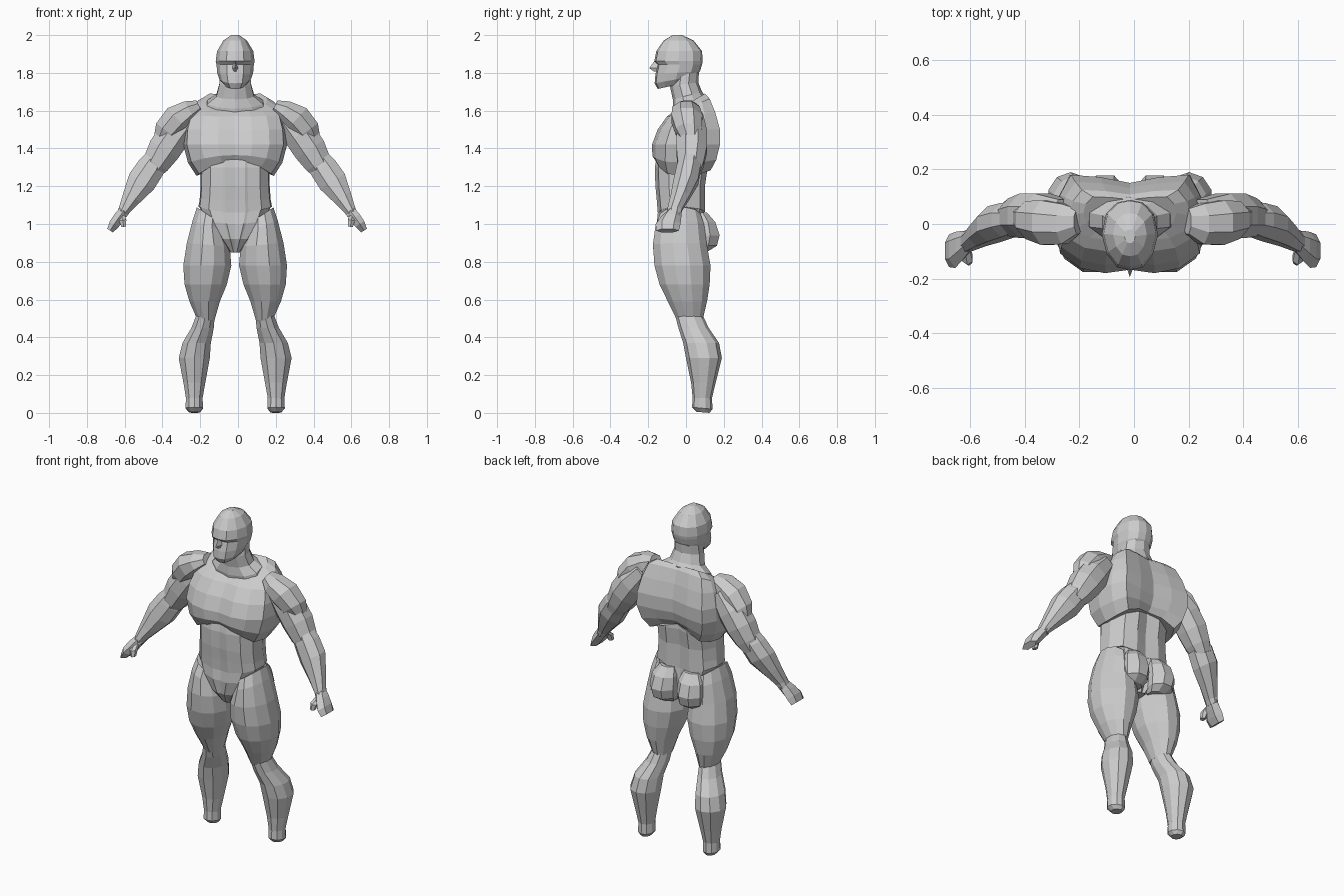
import bpy, bmesh, math
from mathutils import Vector

CX = -0.015          # body centre line
skin = bpy.data.materials.new("grey_clay")
skin.diffuse_color = (0.6, 0.6, 0.6, 1)


def loft(name, rings):
    """Skin a stack of equal rings and cap both ends."""
    bm = bmesh.new()
    vs = [[bm.verts.new(p) for p in r] for r in rings]
    n = len(vs[0])
    for a, b in zip(vs, vs[1:]):
        for i in range(n):
            j = (i + 1) % n
            bm.faces.new((a[i], a[j], b[j], b[i]))
    bm.faces.new(vs[0])
    bm.faces.new(vs[-1])
    bmesh.ops.recalc_face_normals(bm, faces=bm.faces)
    me = bpy.data.meshes.new(name)
    bm.to_mesh(me)
    bm.free()
    me.materials.append(skin)
    ob = bpy.data.objects.new(name, me)
    bpy.context.collection.objects.link(ob)
    return ob


def full(half):
    """Complete a right-hand half profile that starts and ends on the centre line."""
    return half + [(-x, y) for x, y in half[-2:0:-1]]


def circle(n, turn=0.0):
    return [(math.cos(2 * math.pi * (i + turn) / n), math.sin(2 * math.pi * (i + turn) / n))
            for i in range(n)]


def stack(name, profile, rings, s=1):
    """rings: z, x min, x max, y front, y back, y tilt, x tilt, side drop."""
    out = []
    for z, x0, x1, y0, y1, ty, tx, d in rings:
        out.append([(CX + s * ((x0 + x1) / 2 + u * (x1 - x0) / 2),
                     (y0 + y1) / 2 + v * (y1 - y0) / 2,
                     z + ty * v + tx * u + d * u * u) for u, v in profile])
    return loft(name, out)


def sym(name, profile, rings):
    return stack(name, profile, [(z, -w, w, a, b, t, 0, d) for z, w, a, b, t, d in rings])


def limb(name, pts, s, n=8):
    """pts: x, y, z, radius across the limb, radius in depth."""
    P = [Vector(p[:3]) for p in pts]
    rings = []
    for i, p in enumerate(pts):
        d = P[min(i + 1, len(P) - 1)] - P[max(i - 1, 0)]
        d.y = 0
        d.normalize()
        across = Vector((-d.z, 0, d.x))
        ring = [P[i] + across * (p[3] * c) + Vector((0, p[4] * k, 0)) for c, k in circle(n, 0.5)]
        rings.append([(-0.005 + s * v.x, v.y, v.z) for v in ring])
    return loft(name, rings)


# Torso: chest block with pectorals, spine groove and overhanging lower edge
chest = full([(0, -.93), (.33, -1), (.66, -.9), (.93, -.6), (1, 0), (.95, .55),
              (.8, 1), (.4, .95), (0, .82)])
sym("chest", chest, [
    (1.655, .17, -.02, .10, .035, 0), (1.635, .22, -.06, .125, .035, -.01),
    (1.58, .25, -.10, .155, .01, 0), (1.50, .27, -.15, .18, 0, 0),
    (1.42, .275, -.18, .18, 0, 0), (1.365, .25, -.178, .16, 0, -.04),
    (1.335, .205, -.155, .13, 0, -.08)])

# Abdomen with a centre groove and side obliques
belly = full([(0, -.95), (.28, -1), (.36, -.95), (.72, -.86), (.97, -.45), (1, .2),
              (.8, .8), (.4, 1), (0, .85)])
sym("abdomen", belly, [
    (1.38, .18, -.15, .11, 0, 0), (1.30, .182, -.165, .115, 0, 0),
    (1.20, .183, -.162, .10, 0, 0), (1.13, .188, -.155, .10, 0, 0),
    (1.06, .195, -.15, .10, 0, .03)])

# Pelvis tapering to the groin
sym("pelvis", belly, [
    (1.07, .192, -.148, .095, 0, .03), (1.0, .16, -.155, .10, 0, .02),
    (.92, .09, -.145, .10, 0, 0), (.85, .03, -.10, .06, 0, 0)])

# Neck flaring into the trapezius
sym("neck", circle(10, .5), [
    (1.82, .082, -.07, .07, 0, 0), (1.74, .088, -.085, .065, .01, 0),
    (1.68, .105, -.07, .085, .02, 0), (1.645, .155, -.07, .10, .035, 0),
    (1.60, .17, -.06, .10, .035, 0)])

# Head with brow ledge, recessed eye band, cheeks and chin
skull = full([(0, -1), (.45, -.93), (.82, -.55), (1, 0), (.85, .6), (.45, .93), (0, 1)])
sym("head", skull, [
    (2.0, .02, -.07, -.02, 0, 0), (1.972, .062, -.118, .04, 0, 0),
    (1.915, .096, -.157, .085, 0, 0), (1.862, .103, -.168, .088, 0, 0),
    (1.845, .099, -.150, .085, 0, 0), (1.80, .095, -.162, .075, .01, 0),
    (1.765, .083, -.166, .055, .02, 0), (1.735, .055, -.15, .03, .02, 0)])
nose = [(-1, 1), (1, 1), (0, -1)]
sym("nose", nose, [(1.862, .008, -.168, -.13, 0, 0), (1.825, .022, -.195, -.13, 0, 0),
                   (1.808, .018, -.17, -.13, 0, 0)])

for s, side in ((1, "right"), (-1, "left")):
    # Arm pieces: shoulder cap, upper arm, forearm, hand
    limb("deltoid_" + side, [
        (.20, .01, 1.625, .035, .05), (.25, .0, 1.60, .062, .08),
        (.315, .005, 1.555, .085, .088), (.37, .015, 1.49, .078, .075),
        (.40, .025, 1.44, .05, .05)], s)
    limb("upper_arm_" + side, [
        (.25, .025, 1.57, .07, .07), (.33, .03, 1.475, .094, .088),
        (.385, .03, 1.395, .094, .088), (.43, .025, 1.32, .078, .075),
        (.46, .02, 1.27, .055, .06)], s)
    limb("forearm_" + side, [
        (.42, .02, 1.36, .06, .055), (.455, .015, 1.30, .08, .068),
        (.505, 0, 1.225, .083, .07), (.555, -.03, 1.145, .057, .055),
        (.597, -.06, 1.075, .034, .042), (.61, -.065, 1.05, .03, .04)], s)
    limb("hand_" + side, [
        (.595, -.06, 1.075, .03, .036), (.625, -.08, 1.035, .034, .055),
        (.65, -.095, 1.0, .032, .066), (.672, -.098, .965, .021, .06)], s, 6)
    limb("thumb_" + side, [
        (.612, -.09, 1.045, .02, .02), (.605, -.125, 1.02, .022, .025),
        (.60, -.135, .985, .014, .018)], s, 6)

    # Thigh, squared at the hip and narrowing to the knee
    stack("thigh_" + side, circle(12, .5), [
        (1.045, .07, .205, -.14, .08, 0, .045, 0), (.99, .06, .228, -.165, .10, 0, .03, 0),
        (.89, .025, .26, -.18, .115, 0, .01, 0), (.78, .016, .279, -.172, .135, 0, 0, 0),
        (.68, .04, .272, -.145, .13, 0, 0, 0), (.59, .078, .245, -.10, .115, 0, 0, 0),
        (.49, .108, .20, -.05, .09, 0, 0, 0)], s)
    # Buttock block
    stack("buttock_" + side, circle(8, .5), [
        (1.06, .03, .13, .03, .115, 0, 0, 0), (1.01, .01, .165, .02, .16, 0, 0, 0),
        (.94, .006, .175, .0, .185, 0, 0, 0), (.885, .012, .165, .0, .17, 0, 0, 0),
        (.855, .03, .14, .02, .12, 0, 0, 0)], s)
    # Lower leg with bulging calf and blunt ankle
    stack("lower_leg_" + side, circle(10, .5), [
        (.525, .105, .205, -.06, .085, 0, 0, 0), (.45, .11, .235, -.04, .12, 0, 0, 0),
        (.37, .125, .283, -.015, .175, 0, 0, 0), (.29, .13, .303, .0, .19, 0, 0, 0),
        (.16, .155, .277, .027, .157, 0, 0, 0), (.08, .17, .263, .035, .138, 0, 0, 0),
        (.025, .168, .265, .032, .14, -.005, 0, 0), (.003, .185, .245, .055, .125, -.003, 0, 0)], s)
